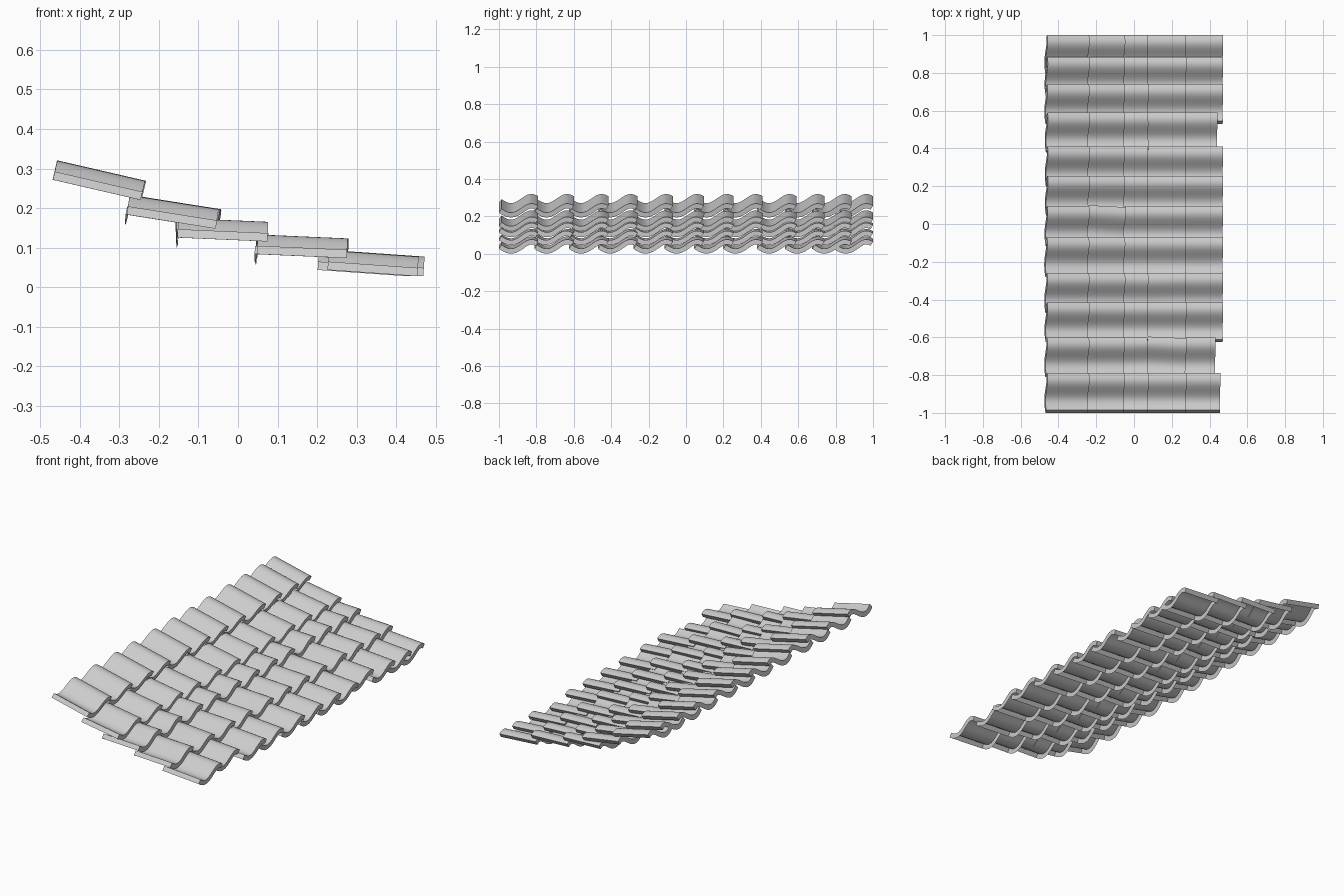
import bpy, bmesh, math, random

if "Cube" in bpy.data.objects:
    bpy.data.objects.remove(bpy.data.objects["Cube"])

random.seed(4)

LENGTH, WIDTH = 0.228, 0.21      # tile size along the slope / across it
AMP, THICK, PERIOD = 0.025, 0.026, 0.22
SEGS = 18


# S-shaped tile section: wavy top line and lower rim offset along the normal
def section():
    top, under = [], []
    k = 2 * math.pi / PERIOD
    for i in range(SEGS + 1):
        t = (WIDTH - 0.014) * i / SEGS
        y, z = t + 0.014, -AMP * math.sin(k * (t + 0.005))
        slope = -AMP * k * math.cos(k * (t + 0.005))
        n = math.hypot(1, slope)
        top.append((y - WIDTH / 2, z))
        under.append((y + slope / n * THICK - WIDTH / 2, z - THICK / n))
    return top, under


# One roof tile shell, open underneath with a rim all round
def tile_mesh():
    bm = bmesh.new()
    top, under = section()
    rings = []
    for x in (-LENGTH / 2, LENGTH / 2):
        rings.append(([bm.verts.new((x, y, z)) for y, z in top],
                      [bm.verts.new((x, y, z)) for y, z in under]))
    (ta, ua), (tb, ub) = rings
    for i in range(SEGS):
        bm.faces.new((ta[i], tb[i], tb[i + 1], ta[i + 1]))      # top
        bm.faces.new((ta[i], ta[i + 1], ua[i + 1], ua[i]))      # upper end rim
        bm.faces.new((tb[i + 1], tb[i], ub[i], ub[i + 1]))      # lower end rim
    bm.faces.new((tb[0], ta[0], ua[0], ub[0]))                  # side rims
    bm.faces.new((ta[-1], tb[-1], ub[-1], ua[-1]))
    for f in bm.faces:
        f.smooth = True
    me = bpy.data.meshes.new("roof_tile")
    bm.to_mesh(me)
    bm.free()
    me.set_sharp_from_angle(angle=math.radians(35))
    return me


mesh = tile_mesh()

# Rows down the roof: centre x, height, downward pitch in degrees
rows = [(-0.351, 0.270, 13), (-0.164, 0.190, 9), (-0.040, 0.145, 2.5),
        (0.161, 0.103, 2.5), (0.357, 0.060, 4)]
# Right-hand edge of each column
edges = [-0.79, -0.60, -0.415, -0.26, -0.07, 0.095,
         0.255, 0.41, 0.59, 0.74, 0.885, 1.0]
# Slipped tiles in the lowest row and a few twisted ones
slip = {0: -0.015, 1: -0.04, 8: -0.03}
twist = {(1, 5): -3, (3, 1): -2.5, (2, 8): 1.2, (2, 1): 1.5, (3, 3): 1}

for r, (x, z, pitch) in enumerate(rows):
    for c, edge in enumerate(edges):
        ob = bpy.data.objects.new(f"roof_tile_{r + 1}_{c + 1}", mesh)
        dx = slip.get(c, 0) if r == 4 else random.uniform(-0.002, 0.002)
        ob.location = (x + dx, edge - WIDTH / 2, z)
        ob.rotation_euler = (0, math.radians(pitch),
                             math.radians(twist.get((r, c), 0)))
        bpy.context.collection.objects.link(ob)
